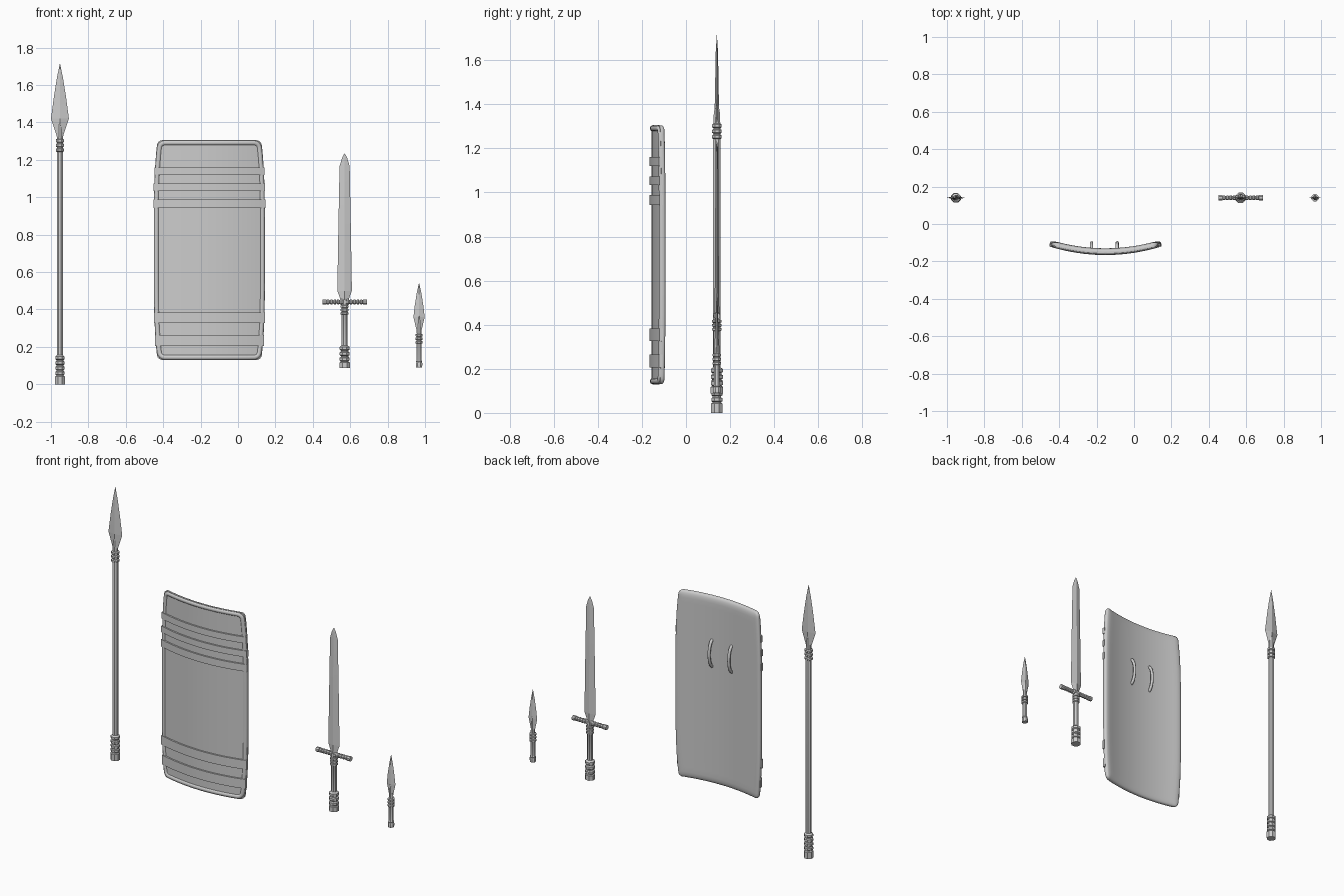
import bpy, bmesh, math
from mathutils import Matrix

if "Cube" in bpy.data.objects:
    bpy.data.objects.remove(bpy.data.objects["Cube"])

Y_ARMS = 0.14           # depth at which the weapons stand
SX = -0.153             # shield centre line
Z0, Z1 = 0.13, 1.305    # shield bottom and top


def finish(name, bm, angle=30):
    bmesh.ops.recalc_face_normals(bm, faces=bm.faces)
    me = bpy.data.meshes.new(name)
    bm.to_mesh(me)
    bm.free()
    ob = bpy.data.objects.new(name, me)
    bpy.context.collection.objects.link(ob)
    bpy.ops.object.select_all(action='DESELECT')
    ob.select_set(True)
    bpy.context.view_layer.objects.active = ob
    bpy.ops.object.shade_smooth_by_angle(angle=math.radians(angle))
    return ob


def loft(bm, rings):
    """Skin closed rings of points and cap both ends."""
    vs = [[bm.verts.new(p) for p in r] for r in rings]
    n = len(vs[0])
    for a, b in zip(vs, vs[1:]):
        for i in range(n):
            j = (i + 1) % n
            bm.faces.new((a[i], a[j], b[j], b[i]))
    bm.faces.new(vs[0])
    bm.faces.new(vs[-1])


def lathe(name, profile, x, sides=8, z=0.0, along_x=False):
    """Turned part: profile is a list of (radius, height)."""
    bm = bmesh.new()
    step = 2 * math.pi / sides
    loft(bm, [[(r * math.cos((i + .5) * step), r * math.sin((i + .5) * step), h)
               for i in range(sides)] for r, h in profile])
    if along_x:
        bm.transform(Matrix.Rotation(math.pi / 2, 4, 'Y'))
    bm.transform(Matrix.Translation((x, Y_ARMS, z)))
    return finish(name, bm)


def ribs(z0, z1, n, r_in, r_out):
    """Profile of n raised rings between two heights."""
    p, s = [], (z1 - z0) / n
    for i in range(n):
        a = z0 + i * s
        p += [(r_in, a + .1 * s), (r_out, a + .25 * s),
              (r_out, a + .75 * s), (r_in, a + .9 * s)]
    return p


def blade(name, x, sections):
    """Diamond-section blade: sections are (height, half width, half thickness)."""
    bm = bmesh.new()
    loft(bm, [[(x - w, Y_ARMS, z), (x, Y_ARMS - t, z), (x + w, Y_ARMS, z), (x, Y_ARMS + t, z)]
              for z, w, t in sections])
    finish(name, bm, 5)


# Spear
lathe("spear_shaft", [(.028, 0), (.028, .042), (.022, .046)] + ribs(.046, .155, 4, .021, .027)
      + [(.018, .156), (.018, 1.24)] + ribs(1.24, 1.315, 3, .017, .024), -.952)
lathe("spear_socket", [(.017, 1.31), (.015, 1.36), (.004, 1.425)], -.952)
blade("spear_head", -.952, [(1.31, .015, .012), (1.33, .018, .012), (1.42, .048, .009),
                            (1.54, .032, .007), (1.64, .016, .005), (1.714, .0005, .0005)])

# Sword
lathe("sword_grip", [(.030, .087), (.030, .117), (.023, .12)] + ribs(.12, .207, 3, .022, .029)
      + [(.017, .208), (.017, .37)] + ribs(.37, .425, 3, .018, .023) + [(.018, .45)], .57)
lathe("sword_guard", [(.015, -.119), (.015, -.098)] + ribs(-.098, -.025, 4, .010, .014)
      + [(.016, -.02), (.016, .02)] + ribs(.025, .098, 4, .010, .014)
      + [(.015, .098), (.015, .119)], .57, z=.44, along_x=True)
blade("sword_blade", .57, [(.44, .020, .012), (.46, .024, .012), (.50, .039, .010), (.8, .034, .008),
                           (1.165, .027, .006), (1.21, .014, .004), (1.235, .0005, .0005)])

# Dagger
lathe("dagger_grip", [(.018, .09), (.019, .112), (.016, .118), (.018, .122), (.014, .13),
                      (.014, .215)] + ribs(.215, .272, 3, .014, .021), .968)
lathe("dagger_socket", [(.013, .268), (.011, .33), (.003, .43)], .968)
blade("dagger_blade", .968, [(.268, .012, .009), (.29, .014, .009), (.36, .030, .008),
                             (.42, .023, .006), (.49, .012, .004), (.542, .0005, .0005)])


# Shield
def front(x):
    return -.156 + .045 * ((x - SX) / .297) ** 2


def half_width(z):
    s = (2 * z - Z0 - Z1) / (Z1 - Z0)
    d = min(z - Z0, Z1 - z)
    c = .025
    cut = c - math.sqrt(max(0, c * c - (c - d) ** 2)) if d < c else 0
    return .297 - .02 * s ** 4 - cut


ends = [0, .002, .007, .014, .025, .04, .07]
zs = [Z0 + e for e in ends] + [Z0 + .07 + i * (Z1 - Z0 - .14) / 12 for i in range(1, 12)] \
    + [Z1 - e for e in reversed(ends)]
us = [-1, -.985, -.96, -.92, -.87] + [i / 10 for i in range(-8, 9)] + [.87, .92, .96, .985, 1]


def back_depth(u, z):
    """Plate thickness, rounded off towards the rim."""
    d = min((1 - abs(u)) * half_width(z), z - Z0, Z1 - z)
    k = 1 - min(max(d, 0), .04) / .04
    return .010 + .016 * math.sqrt(1 - k * k)


bm = bmesh.new()
grids = []
for back in (0, 1):
    grids.append([[bm.verts.new((SX + u * half_width(z), front(SX + u * half_width(z))
                                 + back * back_depth(u, z), z)) for u in us] for z in zs])
for g in grids:
    for r, q in zip(g, g[1:]):
        for i in range(len(us) - 1):
            bm.faces.new((r[i], r[i + 1], q[i + 1], q[i]))
bm.normal_update()
bmesh.ops.bridge_loops(bm, edges=[e for e in bm.edges if e.is_boundary])
finish("shield_plate", bm, 50)


def tube(name, pts, radius, cyclic):
    cu = bpy.data.curves.new(name, 'CURVE')
    cu.dimensions = '3D'
    cu.bevel_depth = radius
    cu.bevel_resolution = 2
    cu.use_fill_caps = True
    sp = cu.splines.new('POLY')
    sp.points.add(len(pts) - 1)
    for p, c in zip(sp.points, pts):
        p.co = (*c, 1)
    sp.use_cyclic_u = cyclic
    ob = bpy.data.objects.new(name, cu)
    bpy.context.collection.objects.link(ob)


# Raised rim following the outline
IN = .014
path = []
for side in (1, -1):
    for z in (zs if side == 1 else zs[::-1]):
        zz = (Z0 + Z1) / 2 + (z - (Z0 + Z1) / 2) * (1 - 2 * IN / (Z1 - Z0))
        x = SX + side * (half_width(z) - IN)
        path.append((x, front(x) + .006, zz))
    end = path[-1]
    path += [(x, front(x) + .006, end[2]) for x in
             (SX + side * .24 * (1 - i / 6) for i in range(1, 12))]
tube("shield_rim", path, .0145, True)

# Horizontal bands across the front, wrapping the sides
for k, (a, b) in enumerate([(.205, .264), (.327, .384), (.943, .988), (1.034, 1.073), (1.12, 1.16)]):
    bm = bmesh.new()
    rings = []
    for i in range(25):
        u = -1 + i / 12
        x = SX + u * (half_width((a + b) / 2) + .003)
        yf, yb = front(x) - .010, front(x) + .006
        rings.append([(x, yf, a), (x, yb, a), (x, yb, b), (x, yf, b)])
    loft(bm, rings)
    finish(f"shield_band_{k + 1}", bm)

# Arched grips on the back
for k, x in enumerate((-.227, -.09)):
    tube(f"shield_handle_{k + 1}",
         [(x, -.140 + .039 * math.sin(math.pi * i / 14), .95 - .085 * math.cos(math.pi * i / 14))
          for i in range(15)], .009, False)
